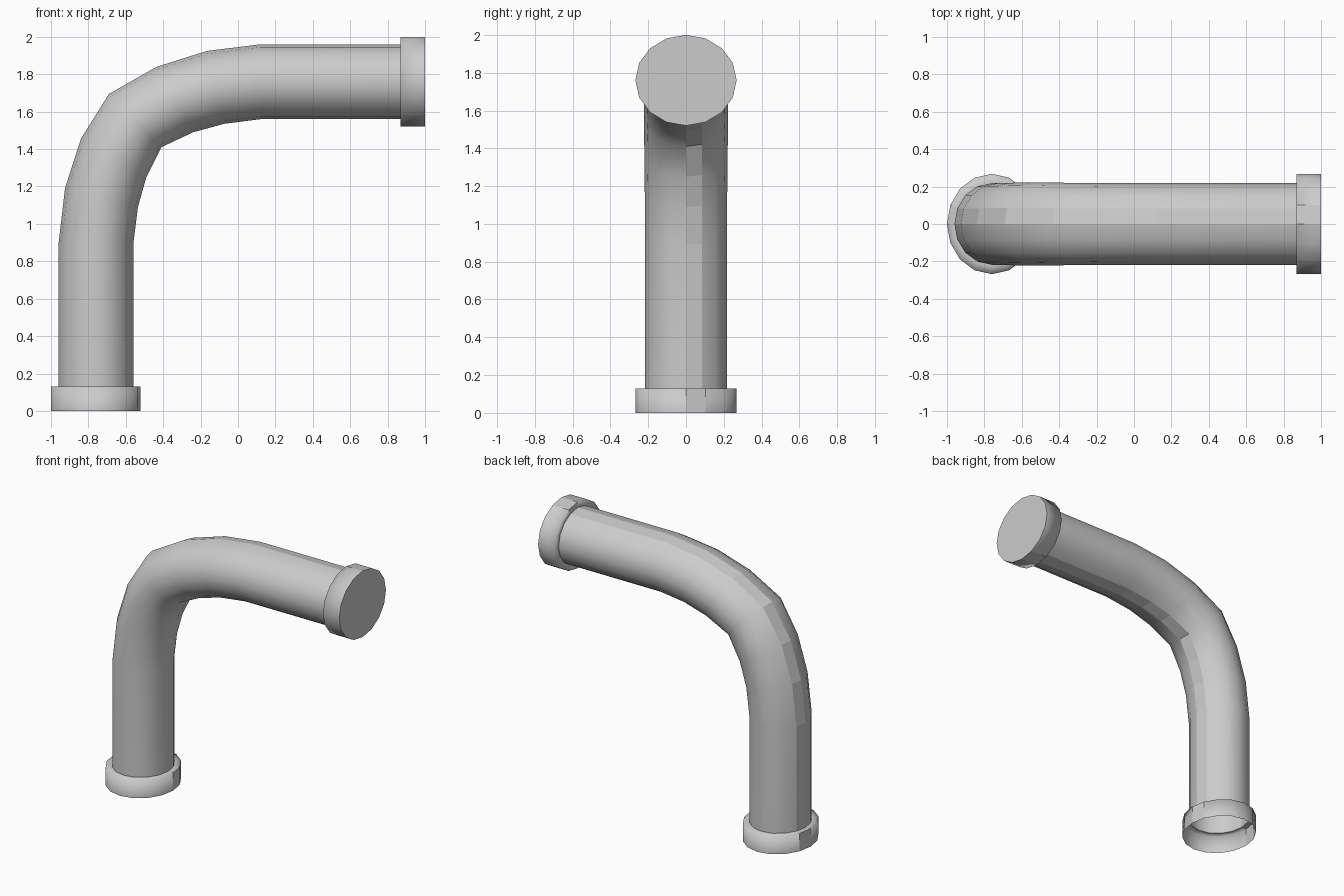
import bpy, bmesh, math

if "Cube" in bpy.data.objects:
    bpy.data.objects.remove(bpy.data.objects["Cube"])

SIDES = 16

def loft(name, rings, cap_end=False):
    """Skin elliptical rings given as (outer xz, inner xz, y radius)."""
    bm = bmesh.new()
    loops = []
    for (ox, oz), (ix, iz), ry in rings:
        loop = []
        for k in range(SIDES):
            a = 2 * math.pi * k / SIDES
            c = math.cos(a)
            loop.append(bm.verts.new(((ox + ix) / 2 + (ix - ox) / 2 * c,
                                      ry * math.sin(a),
                                      (oz + iz) / 2 + (iz - oz) / 2 * c)))
        loops.append(loop)
    for a, b in zip(loops, loops[1:]):
        for k in range(SIDES):
            n = (k + 1) % SIDES
            f = bm.faces.new((a[k], a[n], b[n], b[k]))
            # one hard-shaded strip on the inside and outside of the bend
            f.smooth = k not in (0, SIDES // 2 - 1)
    if cap_end:
        bm.faces.new(loops[-1])
    # hard edges at the collar corners
    for e in bm.edges:
        if len(e.link_faces) == 2 and e.calc_face_angle(0) > math.radians(40):
            e.smooth = False
    me = bpy.data.meshes.new(name)
    bm.to_mesh(me)
    bm.free()
    ob = bpy.data.objects.new(name, me)
    bpy.context.collection.objects.link(ob)
    return ob

R, RY = 0.2, 0.218      # pipe radii
C, CY = 0.24, 0.268     # collar radii
PX, PZ = -0.76, 1.76    # pipe axes

def ring_v(z, r, ry):
    return ((PX - r, z), (PX + r, z), ry)

def ring_h(x, r, ry):
    return ((x, PZ + r), (x, PZ - r), ry)

# Bent pipe
pipe = loft("bent_pipe", [
    ring_v(0.13, R, RY),
    ring_v(0.89, R, RY),
    ((-0.925, 1.19), (-0.535, 1.09), RY),
    ((-0.84, 1.455), (-0.49, 1.25), 0.22),
    ((-0.69, 1.695), (-0.41, 1.41), 0.223),
    ((-0.435, 1.84), (-0.24, 1.49), 0.22),
    ((-0.165, 1.925), (-0.075, 1.535), RY),
    ring_h(0.12, R, RY),
    ring_h(0.87, R, RY),
])

# Open collar at the foot
loft("base_collar", [ring_v(0, C, CY), ring_v(0.13, C, CY), ring_v(0.13, R, RY)])

# Closed collar at the far end
loft("end_collar", [ring_h(0.87, R, RY), ring_h(0.87, C, CY), ring_h(1, C, CY)], cap_end=True)
